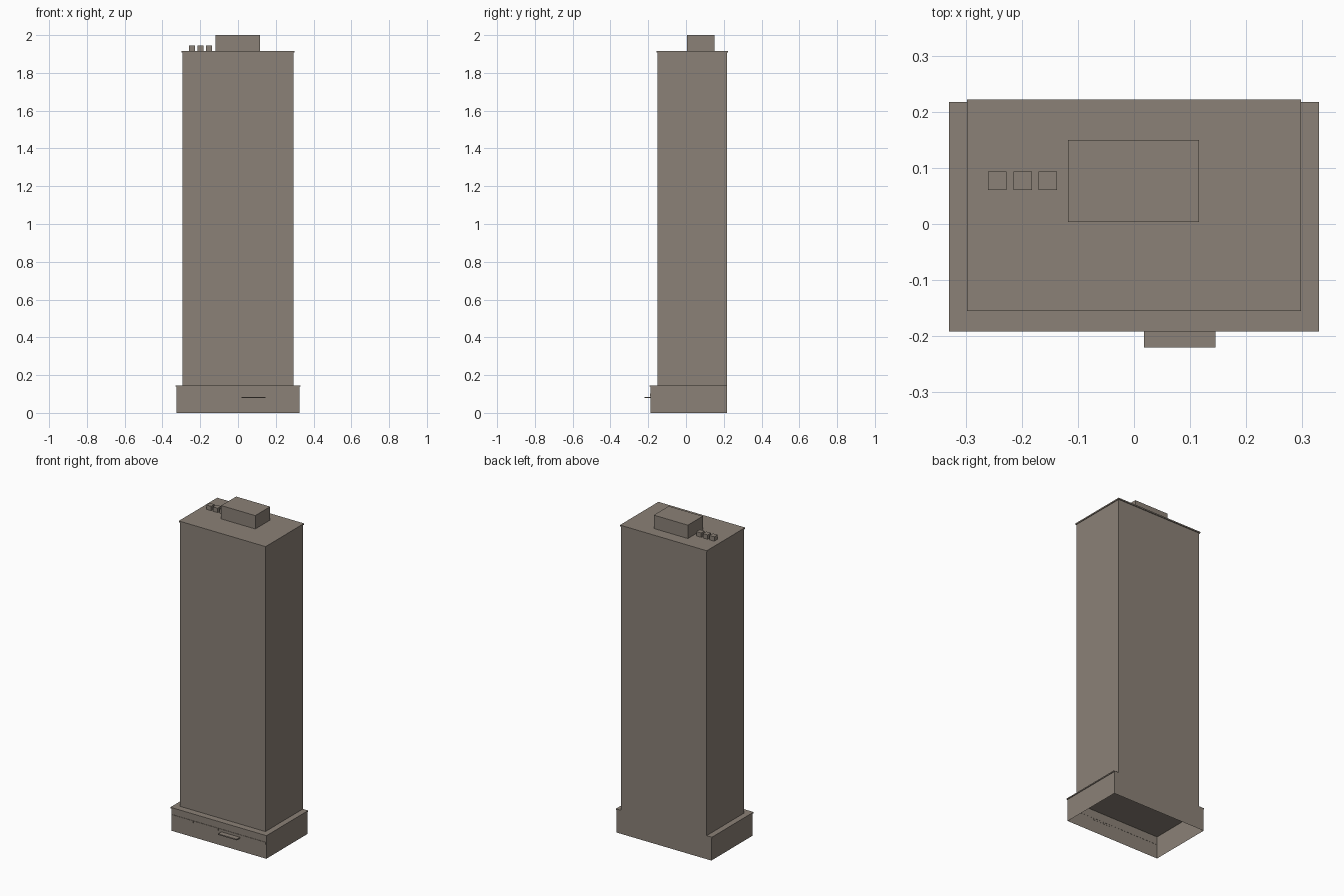
import bpy
import bmesh

if "Cube" in bpy.data.objects:
    bpy.data.objects.remove(bpy.data.objects["Cube"])

# One stone colour for the whole building
stone = bpy.data.materials.new("warm_grey_stone")
stone.diffuse_color = (0.258, 0.220, 0.184, 1.0)
stone.use_nodes = True
stone.node_tree.nodes["Principled BSDF"].inputs["Base Color"].default_value = stone.diffuse_color


def block(name, x, y, z, open_bottom=False):
    """Axis-aligned box spanning the (low, high) ranges on each axis."""
    bm = bmesh.new()
    bmesh.ops.create_cube(bm, size=1.0)
    for v in bm.verts:
        v.co = [r[0] if c < 0 else r[1] for c, r in zip(v.co, (x, y, z))]
    if open_bottom:
        bm.normal_update()
        bottom = [f for f in bm.faces if f.normal.z < -0.9]
        bmesh.ops.delete(bm, geom=bottom, context='FACES_ONLY')
    mesh = bpy.data.meshes.new(name)
    bm.to_mesh(mesh)
    bm.free()
    mesh.materials.append(stone)
    obj = bpy.data.objects.new(name, mesh)
    bpy.context.collection.objects.link(obj)
    return obj


BACK = 0.217
PODIUM_TOP = 0.146
ROOF = 1.917

# Hollow podium, open underneath, with a thin ledge round its top
block("podium", (-0.326, 0.326), (-0.188, BACK), (0, PODIUM_TOP - 0.001), True)
block("podium_ledge", (-0.33, 0.33), (-0.192, BACK),
      (PODIUM_TOP - 0.007, PODIUM_TOP))

# Tower shaft and overhanging roof slab
block("tower", (-0.294, 0.294), (-0.151, BACK), (PODIUM_TOP, ROOF - 0.008), True)
block("roof_slab", (-0.298, 0.298), (-0.155, 0.222), (ROOF - 0.008, ROOF))

# Rooftop plant room and three small vents
block("plant_room", (-0.118, 0.116), (0.004, 0.150), (ROOF, 2.0))
for i in range(3):
    left = -0.260 + i * 0.045
    block(f"roof_vent_{i + 1}", (left, left + 0.033), (0.061, 0.094),
          (ROOF, 1.944))

# Entrance canopy and shallow fascia strips over the shopfront bays
block("entrance_canopy", (0.018, 0.145), (-0.220, -0.187), (0.078, 0.085))
bays = (-0.326, -0.172, 0.0, 0.163, 0.326)
for i in range(4):
    block(f"fascia_{i + 1}", (bays[i] + 0.003, bays[i + 1] - 0.003),
          (-0.1905, -0.187), (0.088, 0.102))
